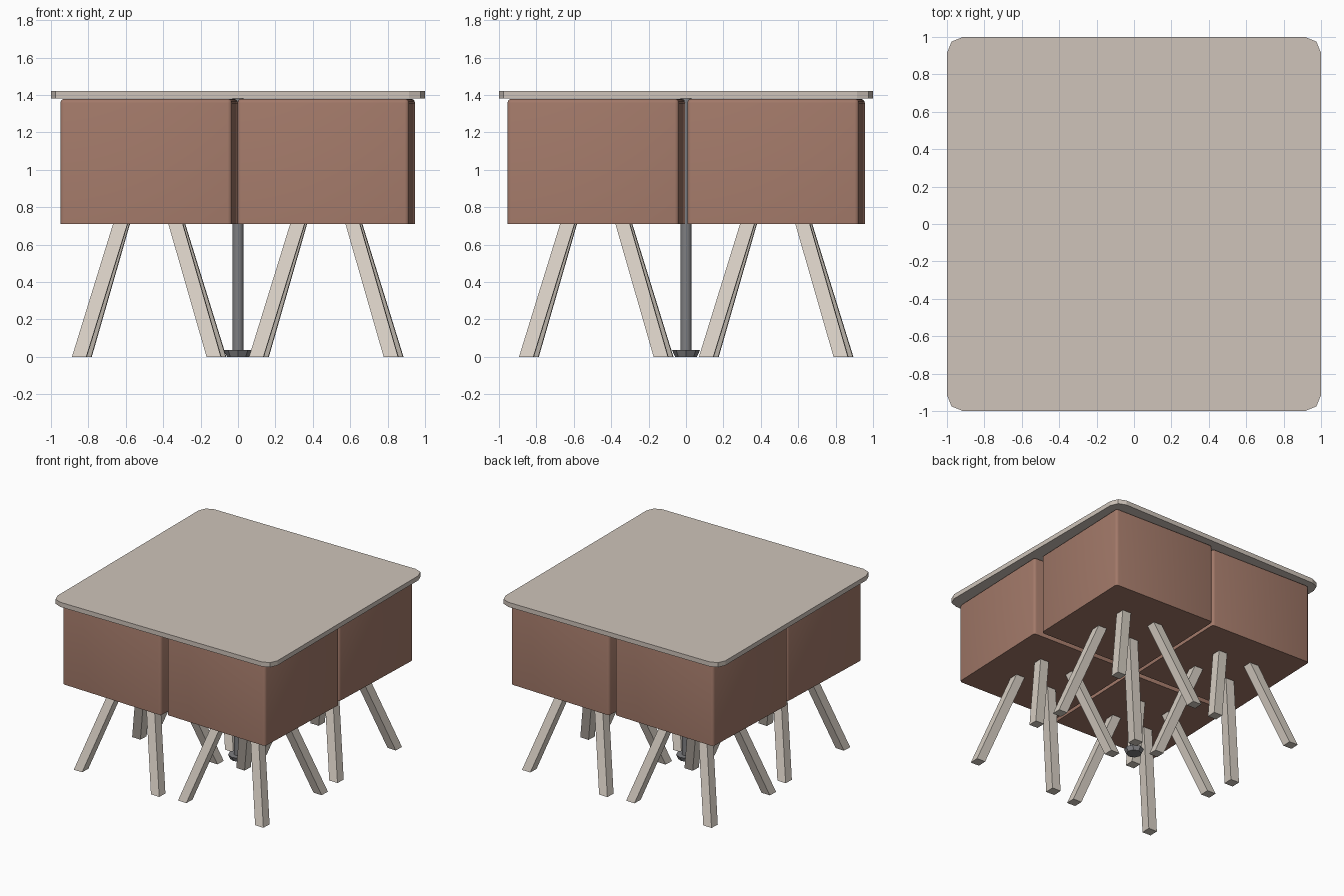
import bpy, bmesh, math
from mathutils import Matrix, Vector

if "Cube" in bpy.data.objects:
    bpy.data.objects.remove(bpy.data.objects["Cube"])


def material(name, rgb):
    m = bpy.data.materials.new(name)
    m.diffuse_color = (*rgb, 1)
    m.use_nodes = True
    m.node_tree.nodes["Principled BSDF"].inputs["Base Color"].default_value = m.diffuse_color
    return m


STONE = material("pale top", (0.62, 0.55, 0.49))
WOOD = material("pale wood", (0.68, 0.62, 0.55))
LEATHER = material("brown leather", (0.36, 0.19, 0.14))
METAL = material("grey metal", (0.21, 0.21, 0.22))


def finish(name, bm, mat, matrix=None, smooth=None):
    bmesh.ops.recalc_face_normals(bm, faces=bm.faces)
    if matrix:
        bm.transform(matrix)
    me = bpy.data.meshes.new(name)
    bm.to_mesh(me)
    bm.free()
    me.materials.append(mat)
    ob = bpy.data.objects.new(name, me)
    bpy.context.collection.objects.link(ob)
    if smooth:
        bpy.ops.object.select_all(action='DESELECT')
        ob.select_set(True)
        bpy.context.view_layer.objects.active = ob
        bpy.ops.object.shade_smooth_by_angle(angle=math.radians(smooth))
    return ob


def box(sx, sy, z0, z1):
    bm = bmesh.new()
    bmesh.ops.create_cube(bm, size=1)
    for v in bm.verts:
        v.co = Vector((v.co.x * sx, v.co.y * sy, z0 if v.co.z < 0 else z1))
    return bm


def cone(name, r0, r1, z0, z1, sides):
    bm = bmesh.new()
    bmesh.ops.create_cone(bm, cap_ends=True, segments=sides, radius1=r0, radius2=r1, depth=z1 - z0)
    finish(name, bm, METAL, Matrix.Translation((0, 0, (z0 + z1) / 2)), 40)


# table top with rounded corners
bm = box(2, 2, 1.382, 1.42)
upright = [e for e in bm.edges if abs(e.verts[0].co.z - e.verts[1].co.z) > 0.01]
bmesh.ops.bevel(bm, geom=upright, offset=0.085, segments=2, profile=0.5, affect='EDGES')
finish("table_top", bm, STONE)

# central pedestal
cone("pedestal_pole", 0.03, 0.03, 0.02, 1.384, 16)
cone("pedestal_foot", 0.058, 0.075, 0, 0.036, 8)

# four stools, each turned slightly about its own centre
SEAT_Z = 0.71
count = 0
for cx in (-0.475, 0.472):
    for cy in (-0.48, 0.482):
        count += 1
        place = Matrix.Translation((cx, cy, 0)) @ Matrix.Rotation(math.radians(-2.1), 4, 'Z')
        # seat block, rounded on the sides and top
        bm = box(0.918, 0.918, SEAT_Z, 1.379)
        edges = [e for e in bm.edges if max(v.co.z for v in e.verts) > 1]
        bmesh.ops.bevel(bm, geom=edges, offset=0.022, segments=3, profile=0.5, affect='EDGES')
        finish(f"stool_{count}_seat", bm, LEATHER, place, 40)
        # splayed legs
        for sx in (-1, 1):
            for sy in (-1, 1):
                bm = box(0.077, 0.077, 0, SEAT_Z + 0.01)
                for v in bm.verts:
                    off = 0.145 if v.co.z > 0.1 else 0.36
                    v.co += Vector((sx * off, sy * off, 0))
                side = ("front" if sy < 0 else "back") + ("_left" if sx < 0 else "_right")
                finish(f"stool_{count}_{side}_leg", bm, WOOD, place)
